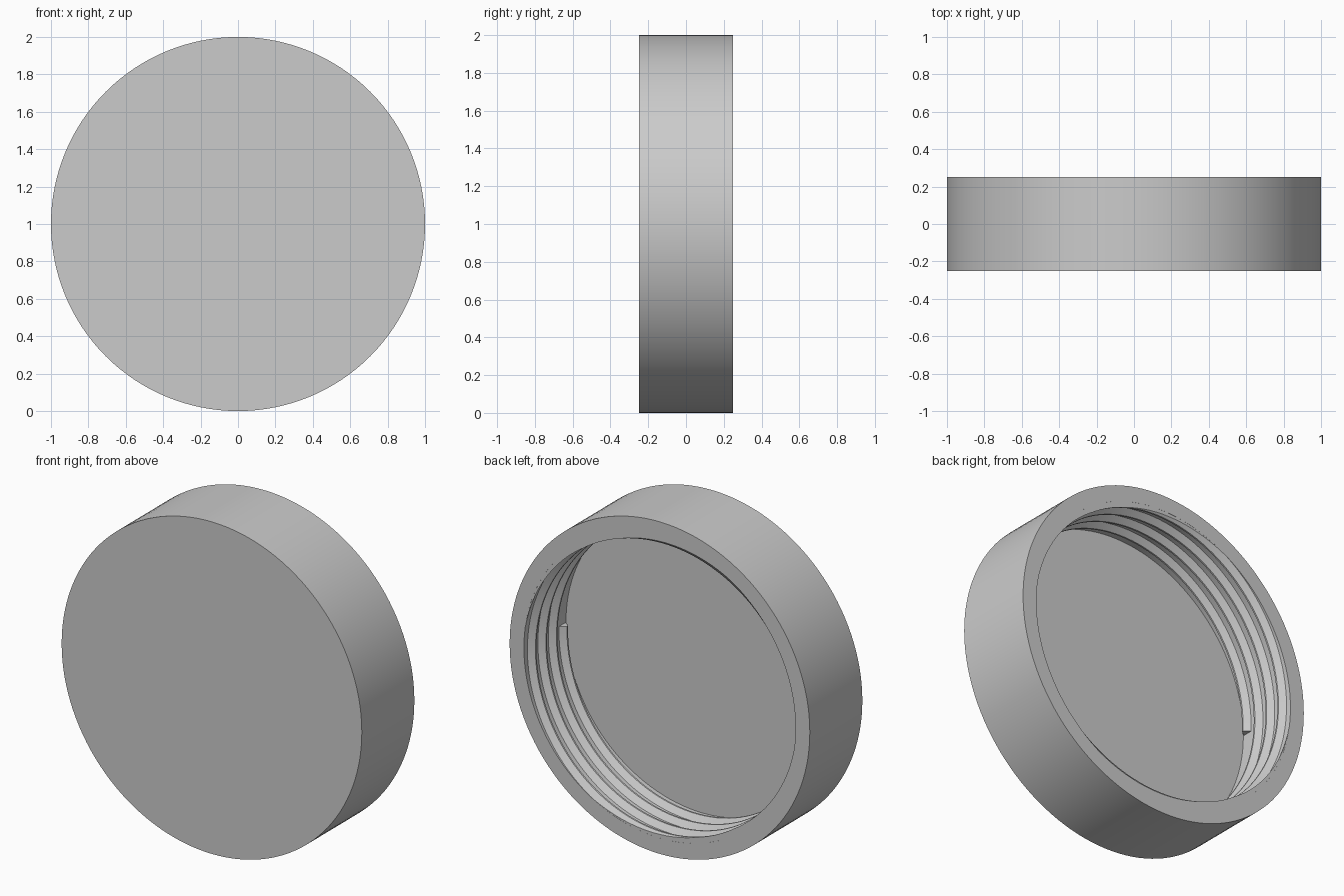
import bpy, bmesh
from math import cos, sin, pi, radians
from mathutils import Vector

cube = bpy.data.objects.get("Cube")
if cube:
    bpy.data.objects.remove(cube)

R, WALL, CREST = 1.0, 0.905, 0.87      # outer, inner wall and thread crest radii
HALF, FLOOR = 0.25, -0.15              # half depth, inner floor position
LEAD, TURNS, RIDGE = 0.2, 2, 0.035     # thread rise per turn, turns, ridge half width
SEGMENTS = 128

grey = bpy.data.materials.new("plain_grey")
grey.use_nodes = True
colour = (0.6, 0.6, 0.6, 1)
grey.diffuse_color = colour
grey.node_tree.nodes["Principled BSDF"].inputs["Base Color"].default_value = colour


def finish(bm, name):
    """Turn a bmesh into a shaded object."""
    bmesh.ops.recalc_face_normals(bm, faces=bm.faces)
    mesh = bpy.data.meshes.new(name)
    bm.to_mesh(mesh)
    bm.free()
    mesh.materials.append(grey)
    obj = bpy.data.objects.new(name, mesh)
    bpy.context.collection.objects.link(obj)
    bpy.ops.object.select_all(action="DESELECT")
    obj.select_set(True)
    bpy.context.view_layer.objects.active = obj
    bpy.ops.object.shade_smooth_by_angle(angle=radians(30))
    return obj


def on_circle(radius, angle, y):
    return Vector((radius * cos(angle), y, 1 + radius * sin(angle)))


# Cap body: revolved cup opening to the back
bm = bmesh.new()
profile = [(0, -HALF), (R, -HALF), (R, HALF), (WALL, HALF), (WALL, FLOOR), (0, FLOOR)]
verts = [bm.verts.new(on_circle(r, 0, y)) for r, y in profile]
edges = [bm.edges.new(pair) for pair in zip(verts, verts[1:])]
bmesh.ops.spin(bm, geom=verts + edges, cent=(0, 0, 1), axis=(0, 1, 0),
               angle=2 * pi, steps=SEGMENTS, use_duplicate=False)
bmesh.ops.remove_doubles(bm, verts=bm.verts, dist=0.0001)
finish(bm, "cap_body")


# Inner thread: two helical ridges, half a turn apart, trimmed level with the rim
def thread(name, start):
    bm = bmesh.new()
    section = [(WALL + 0.005, -RIDGE), (CREST, -0.005), (CREST, 0.005), (WALL + 0.005, RIDGE)]
    steps = SEGMENTS * TURNS
    rings = []
    for i in range(steps + 1):
        turn = TURNS * i / steps
        y = FLOOR + RIDGE + LEAD * turn
        rings.append([bm.verts.new(on_circle(r, start - 2 * pi * turn, y + dy))
                      for r, dy in section])
    for a, b in zip(rings, rings[1:]):
        for j in range(4):
            k = (j + 1) % 4
            bm.faces.new((a[j], a[k], b[k], b[j]))
    bm.faces.new(rings[0])
    bm.faces.new(rings[-1])
    cut = bmesh.ops.bisect_plane(bm, geom=bm.verts[:] + bm.edges[:] + bm.faces[:],
                                 plane_co=(0, HALF - 0.0005, 0), plane_no=(0, 1, 0),
                                 clear_outer=True)
    rim_edges = [e for e in cut["geom_cut"] if isinstance(e, bmesh.types.BMEdge)]
    bmesh.ops.triangle_fill(bm, edges=rim_edges, use_beauty=True)
    finish(bm, name)


thread("thread_left", 0)
thread("thread_right", pi)
